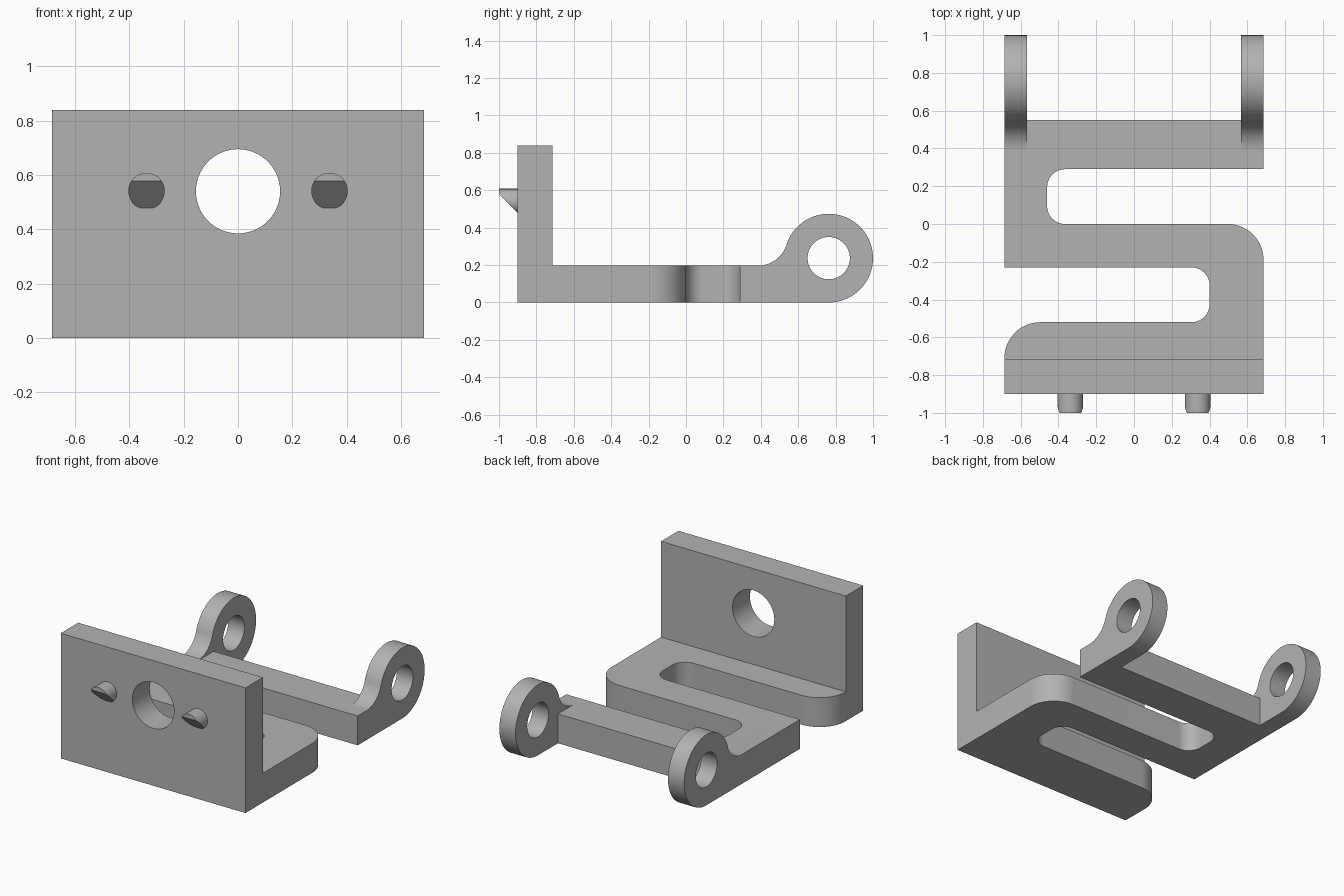
import bpy, bmesh
from math import sin, cos, radians, degrees, sqrt, atan2
from mathutils import Vector

if "Cube" in bpy.data.objects:
    bpy.data.objects.remove(bpy.data.objects["Cube"], do_unlink=True)

HALF_W, FRONT, BASE_H = 0.686, -0.90, 0.197

grey = bpy.data.materials.new("plain_grey")
grey.use_nodes = True
tone = (0.45, 0.45, 0.45, 1)
grey.diffuse_color = tone
grey.node_tree.nodes["Principled BSDF"].inputs["Base Color"].default_value = tone


def arc(cx, cy, r, start, end, steps):
    angles = [radians(start + (end - start) * i / steps) for i in range(steps + 1)]
    return [(cx + r * cos(a), cy + r * sin(a)) for a in angles]


def prism(name, outline, place, direction):
    """Extrude a 2D outline; place maps each 2D point into space."""
    bm = bmesh.new()
    face = bm.faces.new([bm.verts.new(place(u, v)) for u, v in outline])
    made = bmesh.ops.extrude_face_region(bm, geom=[face])["geom"]
    verts = [g for g in made if isinstance(g, bmesh.types.BMVert)]
    bmesh.ops.translate(bm, verts=verts, vec=direction)
    return finish(name, bm)


def finish(name, bm):
    bmesh.ops.recalc_face_normals(bm, faces=bm.faces)
    mesh = bpy.data.meshes.new(name)
    bm.to_mesh(mesh)
    bm.free()
    mesh.materials.append(grey)
    obj = bpy.data.objects.new(name, mesh)
    bpy.context.collection.objects.link(obj)
    return obj


def combine(target, other, operation):
    bpy.context.view_layer.objects.active = target
    mod = target.modifiers.new(operation.lower(), "BOOLEAN")
    mod.object, mod.operation, mod.solver = other, operation, "EXACT"
    bpy.ops.object.modifier_apply(modifier=mod.name)
    bpy.data.objects.remove(other, do_unlink=True)


def along_y(y):
    return lambda u, v: (u, y, v)


def along_x(x):
    return lambda u, v: (x, u, v)


# Serpentine base: two opposing slots with rounded ends and rounded outer bends
slot_r, bend_r = 0.095, 0.19
outline = [(-HALF_W, FRONT), (HALF_W, FRONT)]
outline += arc(HALF_W - bend_r, -bend_r, bend_r, 0, 90, 16)
outline += arc(-0.46 + slot_r, slot_r, slot_r, 270, 180, 10)
outline += arc(-0.46 + slot_r, 0.29 - slot_r, slot_r, 180, 90, 10)
outline += [(HALF_W, 0.29), (HALF_W, 0.55), (-HALF_W, 0.55), (-HALF_W, -0.23)]
outline += arc(0.40 - slot_r, -0.23 - slot_r, slot_r, 90, 0, 10)
outline += arc(0.40 - slot_r, -0.52 + slot_r, slot_r, 0, -90, 10)
outline += arc(-HALF_W + bend_r, -0.52 - bend_r, bend_r, 90, 180, 16)
body = prism("bracket_body", outline, lambda u, v: (u, v, 0), (0, 0, BASE_H))

# Upright front plate with a round opening
plate = prism("front_plate",
              [(-HALF_W, 0), (HALF_W, 0), (HALF_W, 0.84), (-HALF_W, 0.84)],
              along_y(FRONT), (0, 0.185, 0))
bore = prism("plate_bore", arc(0, 0.54, 0.155, 0, 357, 119)[:-1],
             along_y(-1.1), (0, 0.6, 0))
combine(plate, bore, "DIFFERENCE")
combine(body, plate, "UNION")

# Rear hinge lugs: ring blended into the base by a tangent fillet
ring_y, ring_r, toe = 0.763, 0.237, 0.385
dy, dz = ring_y - toe, ring_r - BASE_H
fillet_r = (dy ** 2 + dz ** 2 - ring_r ** 2) / (2 * (ring_r + dz))
fillet_z = BASE_H + fillet_r
touch = degrees(atan2(ring_r - fillet_z, dy))
profile = [(toe, 0)] + arc(ring_y, ring_r, ring_r, -90, 180 + touch, 56)
profile += arc(toe, fillet_z, fillet_r, touch, -90, 14)[1:]
for x in (-HALF_W, HALF_W - 0.12):
    lug = prism("hinge_lug", profile, along_x(x), (0.12, 0, 0))
    hole = prism("lug_hole", arc(ring_y, ring_r, 0.113, 0, 355, 71),
                 along_x(x - 0.1), (0.32, 0, 0))
    combine(lug, hole, "DIFFERENCE")
    combine(body, lug, "UNION")

# Locating pegs, bevelled underneath
pegs = []
for side, x in (("right", -0.337), ("left", 0.337)):
    peg = prism("peg_" + side, arc(x, 0.541, 0.067, 0, 352.5, 47),
                along_y(-1), (0, 0.12, 0))
    bm = bmesh.new()
    bm.from_mesh(peg.data)
    cut = bmesh.ops.bisect_plane(bm, geom=bm.verts[:] + bm.edges[:] + bm.faces[:],
                                 plane_co=(0, -1, 0.578), plane_no=(0, -1, -1),
                                 clear_outer=True)
    rim = [g for g in cut["geom_cut"] if isinstance(g, bmesh.types.BMEdge)]
    bmesh.ops.holes_fill(bm, edges=rim)
    bmesh.ops.recalc_face_normals(bm, faces=bm.faces)
    bm.to_mesh(peg.data)
    bm.free()
    pegs.append(peg)

# Smooth curved walls, keep machined edges crisp
for obj in [body] + pegs:
    bpy.ops.object.select_all(action="DESELECT")
    obj.select_set(True)
    bpy.context.view_layer.objects.active = obj
    bpy.ops.object.shade_smooth_by_angle(angle=radians(25))
